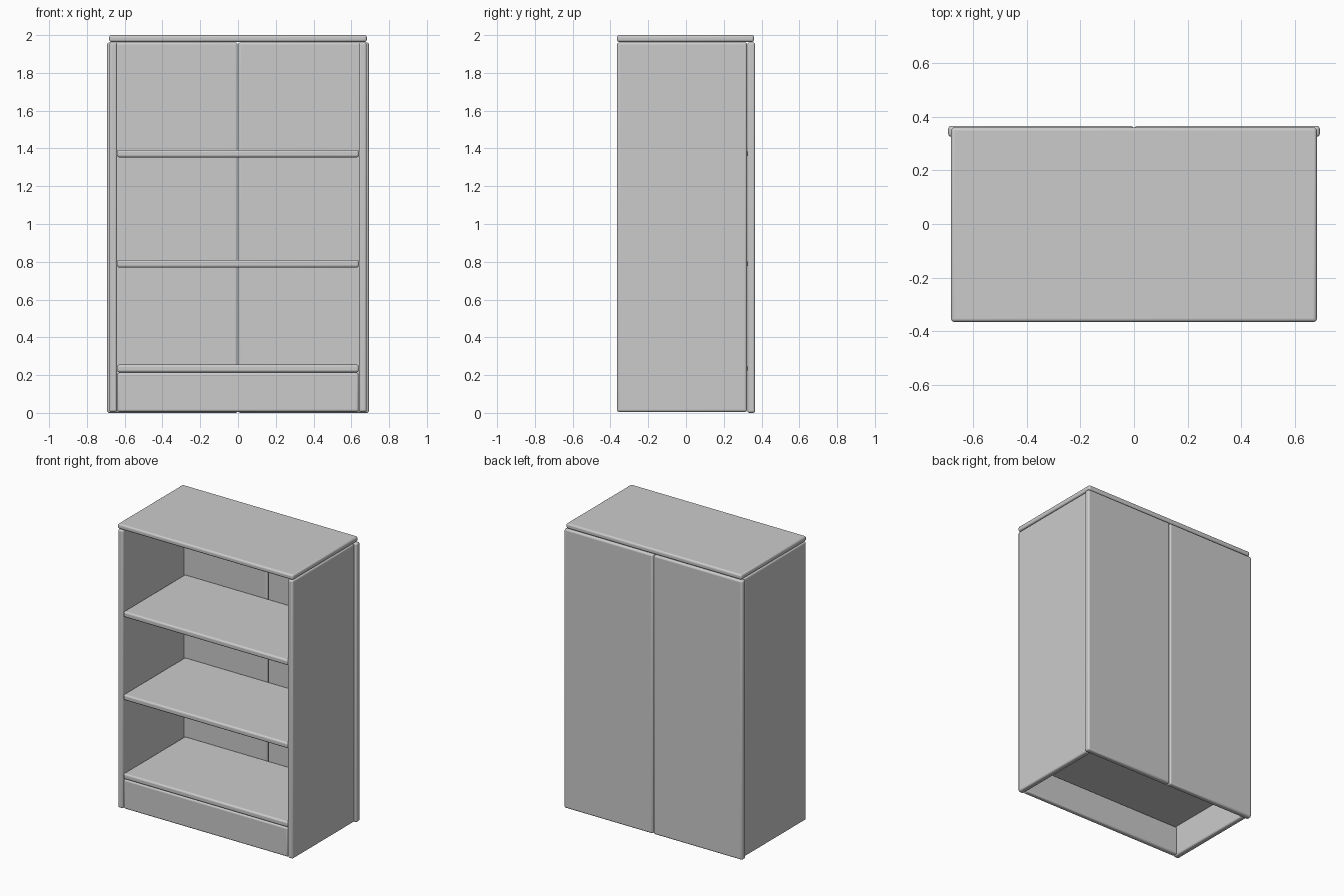
import bpy

if "Cube" in bpy.data.objects:
    bpy.data.objects.remove(bpy.data.objects["Cube"])


def panel(name, x, y, z, bevel=0.012):
    """Rounded board spanning the given (min, max) ranges."""
    bpy.ops.mesh.primitive_cube_add(size=1, location=[(a + b) / 2 for a, b in (x, y, z)])
    ob = bpy.context.object
    ob.name = name
    ob.scale = [b - a for a, b in (x, y, z)]
    bpy.ops.object.transform_apply(location=False, rotation=False, scale=True)
    mod = ob.modifiers.new("rounded_edges", 'BEVEL')
    mod.width = bevel
    mod.segments = 4
    bpy.ops.object.shade_smooth_by_angle()
    return ob


# Top board
panel("top_board", (-0.682, 0.682), (-0.365, 0.36), (1.964, 2.0))

# Side walls and the two back panels, mirrored left and right
for side, s in (("left", -1), ("right", 1)):
    panel(side + "_wall", sorted((s * 0.64, s * 0.681)), (-0.365, 0.323), (0.005, 1.961))
    panel(side + "_back_panel", sorted((s * 0.002, s * 0.693)), (0.325, 0.366), (0.0, 1.961))

# Shelves
for name, z in (("bottom_shelf", 0.235), ("middle_shelf", 0.79), ("upper_shelf", 1.373)):
    panel(name, (-0.64, 0.64), (-0.363, 0.325), (z - 0.02, z + 0.02))

# Kick board under the bottom shelf
panel("kick_board", (-0.639, 0.639), (-0.36, -0.322), (0.006, 0.213))
